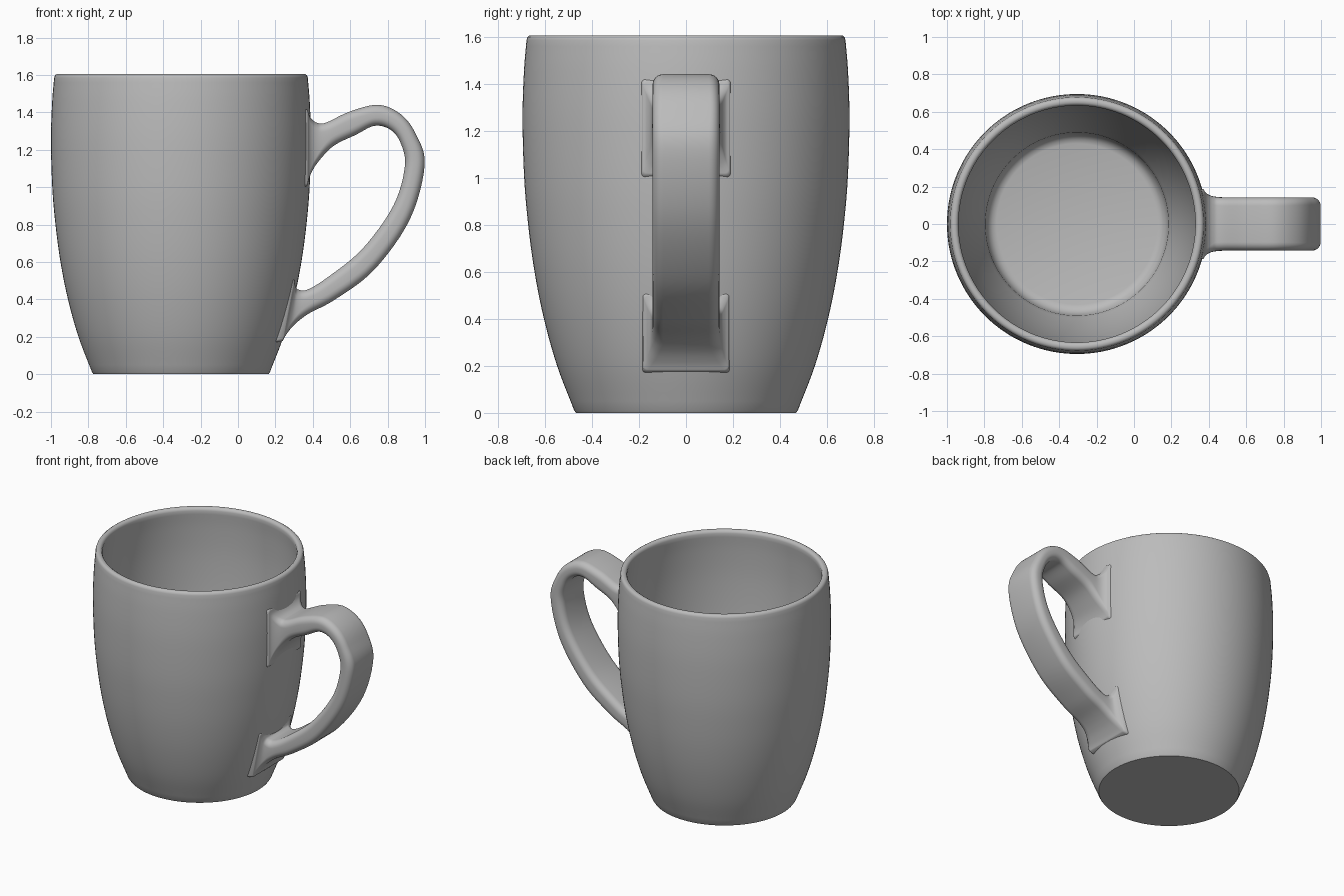
import bpy, bmesh, math
from mathutils import Vector

default = bpy.data.objects.get("Cube")
if default:
    bpy.data.objects.remove(default, do_unlink=True)

CENTRE_X = -0.305
SEGMENTS = 128
WALL = 0.045

glaze = bpy.data.materials.new("grey_glaze")
glaze.use_nodes = True
GREY = (0.5, 0.5, 0.5, 1)
glaze.diffuse_color = GREY
glaze.node_tree.nodes["Principled BSDF"].inputs["Base Color"].default_value = GREY


def smooth_path(points, steps):
    """Catmull-Rom interpolation through points of any dimension."""
    pts = [Vector(p) for p in points]
    pts = [pts[0] * 2 - pts[1]] + pts + [pts[-1] * 2 - pts[-2]]
    out = []
    for a, b, c, d in zip(pts, pts[1:], pts[2:], pts[3:]):
        for i in range(steps):
            t = i / steps
            out.append(0.5 * (2 * b + (c - a) * t + (2 * a - 5 * b + 4 * c - d) * t ** 2
                              + (3 * b - a - 3 * c + d) * t ** 3))
    return out + [pts[-2]]


def skin(name, rings, angle):
    """Join successive closed rings of points with quads."""
    bm = bmesh.new()
    loops = [[bm.verts.new(p) for p in ring] for ring in rings]
    for low, high in zip(loops, loops[1:]):
        n = len(low)
        for i in range(n):
            j = (i + 1) % n
            bm.faces.new((low[i], low[j], high[j], high[i]))
    bm.faces.new(loops[0][::-1])
    bm.faces.new(loops[-1])
    bmesh.ops.recalc_face_normals(bm, faces=bm.faces)
    mesh = bpy.data.meshes.new(name)
    bm.to_mesh(mesh)
    bm.free()
    mesh.materials.append(glaze)
    obj = bpy.data.objects.new(name, mesh)
    bpy.context.collection.objects.link(obj)
    bpy.ops.object.select_all(action="DESELECT")
    obj.select_set(True)
    bpy.context.view_layer.objects.active = obj
    bpy.ops.object.shade_smooth_by_angle(angle=math.radians(angle))
    return obj


# Cup: outer wall, rounded rim, inner wall and filleted floor as (radius, z)
outer = smooth_path([(0.476, 0.012), (0.548, 0.2), (0.604, 0.4), (0.644, 0.6), (0.671, 0.8),
                     (0.688, 1), (0.695, 1.25), (0.689, 1.45), (0.678, 1.585)], 5)
rim = [(0.674, 1.598), (0.664, 1.605), (0.648, 1.605), (0.638, 1.598)]
inner = [(r - WALL, z) for r, z in reversed(outer) if z > 0.14]
fillet = [(0.485, 0.11), (0.47, 0.082), (0.452, 0.066), (0.43, 0.06)]
profile = [(0.468, 0)] + [tuple(p) for p in outer] + rim + inner + fillet


def circle(radius, z):
    turns = [math.tau * i / SEGMENTS for i in range(SEGMENTS)]
    return [(CENTRE_X + radius * math.cos(a), radius * math.sin(a), z) for a in turns]


skin("cup", [circle(r, z) for r, z in profile], 40)


def wall_x(y, z):
    """x of a point just under the cup's outer surface."""
    for (r0, z0), (r1, z1) in zip(outer, outer[1:]):
        if z0 <= z <= z1:
            radius = r0 + (r1 - r0) * (z - z0) / (z1 - z0) - 0.006
            return CENTRE_X + math.sqrt(radius ** 2 - y ** 2)


# Handle stations: outer edge x, z, inner edge x, z, half width
W = 0.142
stations = smooth_path([
    (0.37, 1.42, 0.37, 1.0, 0.19), (0.385, 1.375, 0.385, 1.06, 0.166),
    (0.42, 1.345, 0.425, 1.13, 0.148), (0.47, 1.345, 0.51, 1.22, W),
    (0.6, 1.405, 0.63, 1.28, W), (0.75, 1.44, 0.73, 1.328, W),
    (0.87, 1.39, 0.815, 1.307, W), (0.95, 1.285, 0.87, 1.235, W),
    (0.998, 1.12, 0.892, 1.11, W), (0.92, 0.83, 0.83, 0.9, W),
    (0.73, 0.56, 0.665, 0.67, W), (0.52, 0.4, 0.475, 0.515, W),
    (0.38, 0.325, 0.37, 0.452, W), (0.305, 0.268, 0.322, 0.453, 0.148),
    (0.26, 0.215, 0.307, 0.472, 0.164), (0.235, 0.17, 0.3, 0.51, 0.185)], 6)


def section(station, flare):
    """Rounded rectangle; corners tighten as the handle flares into the cup."""
    top = Vector((station[0], 0, station[1]))
    bottom = Vector((station[2], 0, station[3]))
    mid, half = (top + bottom) / 2, (top - bottom) / 2
    height, width = half.length, station[4]
    up = half.normalized()
    radius = min(0.045, height * 0.85) * (1 - 0.7 * flare)
    ring = []
    for quarter in range(4):
        sy = 1 if quarter in (0, 3) else -1
        sz = 1 if quarter < 2 else -1
        for k in range(7):
            a = math.pi / 2 * (quarter + k / 6)
            y = sy * (width - radius) + radius * math.cos(a)
            h = sz * (height - radius) + radius * math.sin(a)
            ring.append(mid + up * h + Vector((0, y, 0)))
    return ring


rings = []
last = len(stations) - 1
for i, station in enumerate(stations):
    flare = max(0, 1 - min(i, last - i) / 14)
    rings.append(section(station, flare))
# Seat both end rings on the curved cup wall
for ring in (rings[0], rings[-1]):
    for p in ring:
        p.x = wall_x(p.y, p.z)
skin("handle", rings, 60)
